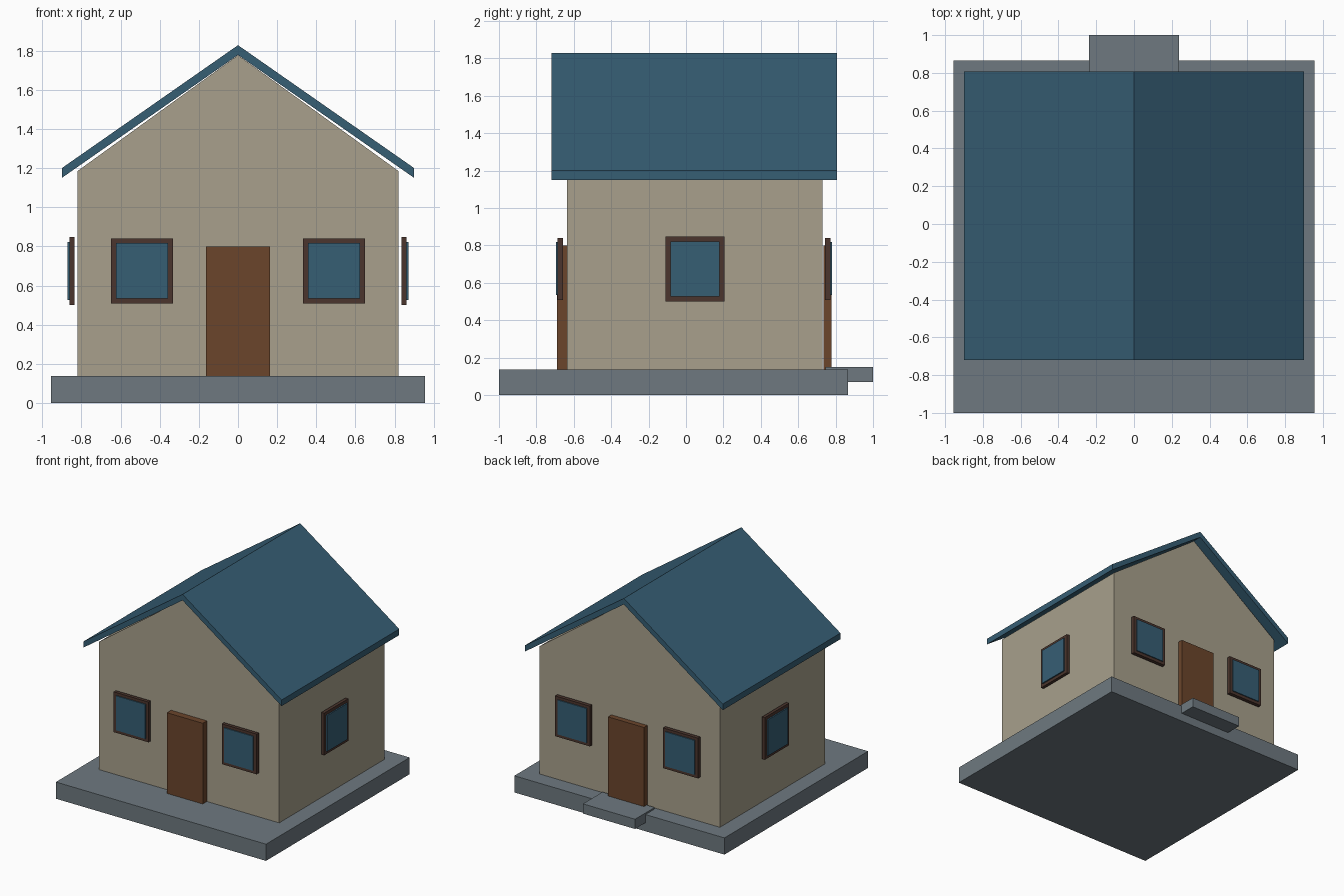
import bpy
import bmesh

if "Cube" in bpy.data.objects:
    bpy.data.objects.remove(bpy.data.objects["Cube"], do_unlink=True)


def srgb(c):
    c /= 255
    return c / 12.92 if c <= 0.04045 else ((c + 0.055) / 1.055) ** 2.4


def material(name, *rgb):
    m = bpy.data.materials.new(name)
    m.use_nodes = True
    colour = (*[srgb(c) for c in rgb], 1)
    m.diffuse_color = colour
    m.node_tree.nodes["Principled BSDF"].inputs["Base Color"].default_value = colour
    return m


PLASTER = material("beige plaster", 168, 160, 140)
BLUE = material("slate blue", 54, 94, 116)
STONE = material("grey stone", 110, 121, 128)
WOOD = material("door wood", 107, 69, 43)
FRAME = material("dark frame wood", 75, 53, 45)


def prism(name, profile, y0, y1, mat):
    """Extrude an x-z outline from y0 to y1."""
    bm = bmesh.new()
    face = bm.faces.new([bm.verts.new((x, y0, z)) for x, z in profile])
    ext = bmesh.ops.extrude_face_region(bm, geom=[face])
    moved = [v for v in ext["geom"] if isinstance(v, bmesh.types.BMVert)]
    bmesh.ops.translate(bm, verts=moved, vec=(0, y1 - y0, 0))
    bmesh.ops.recalc_face_normals(bm, faces=bm.faces)
    mesh = bpy.data.meshes.new(name)
    bm.to_mesh(mesh)
    bm.free()
    mesh.materials.append(mat)
    obj = bpy.data.objects.new(name, mesh)
    bpy.context.collection.objects.link(obj)
    return obj


def box(name, x, y, z, mat):
    """Box from (low, high) ranges on each axis."""
    (x0, x1), (z0, z1) = sorted(x), z
    return prism(name, [(x0, z0), (x1, z0), (x1, z1), (x0, z1)], *sorted(y), mat)


# Foundation and the step at the back door
box("foundation", (-0.955, 0.955), (-1, 0.865), (0, 0.137), STONE)
box("back_step", (-0.237, 0.237), (0.745, 1), (0.07, 0.15), STONE)

# Gabled walls
prism("walls", [(-0.82, 0.137), (0.82, 0.137), (0.82, 1.185), (0, 1.777), (-0.82, 1.185)],
      -0.636, 0.731, PLASTER)

# Pitched roof with overhanging eaves
prism("roof", [(-0.9, 1.15), (0, 1.778), (0.9, 1.15), (0.9, 1.2), (0, 1.828), (-0.9, 1.2)],
      -0.72, 0.808, BLUE)

# Front and back doors and windows
for side, door, frame, glass in (
    ("front", (-0.69, -0.636), (-0.686, -0.658), (-0.694, -0.67)),
    ("back", (0.735, 0.779), (0.743, 0.773), (0.757, 0.781)),
):
    box(side + "_door", (-0.163, 0.163), door, (0.137, 0.8), WOOD)
    for name, s in (("left", 1), ("right", -1)):
        box(f"{side}_{name}_window_frame", (s * 0.333, s * 0.65), frame, (0.509, 0.84), FRAME)
        box(f"{side}_{name}_window_glass", (s * 0.358, s * 0.623), glass, (0.534, 0.817), BLUE)

# Side windows
for name, s in (("left", 1), ("right", -1)):
    box(name + "_side_window_frame", (s * 0.835, s * 0.86), (-0.11, 0.205), (0.501, 0.848), FRAME)
    box(name + "_side_window_glass", (s * 0.848, s * 0.871), (-0.083, 0.179), (0.526, 0.822), BLUE)
